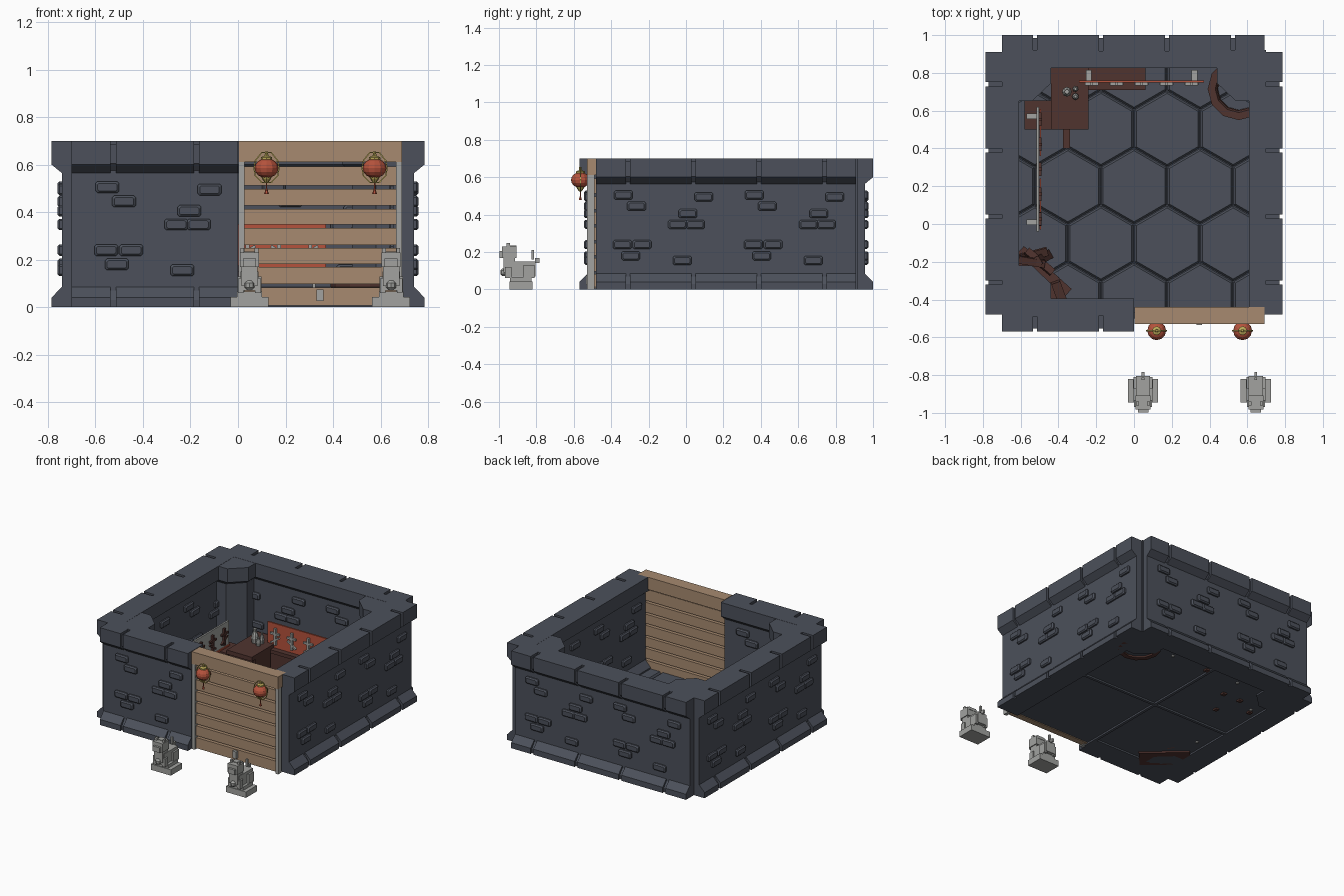
import bpy, bmesh, math
from mathutils import Vector, Matrix

if "Cube" in bpy.data.objects:
    bpy.data.objects.remove(bpy.data.objects["Cube"])


def material(name, rgb):
    m = bpy.data.materials.new(name)
    m.diffuse_color = (*rgb, 1)
    m.use_nodes = True
    m.node_tree.nodes["Principled BSDF"].inputs["Base Color"].default_value = m.diffuse_color
    return m


SLATE = material("slate", (0.072, 0.081, 0.104))
WOOD = material("light wood", (0.385, 0.255, 0.16))
GREY = material("pale stone", (0.36, 0.365, 0.35))
MAROON = material("dark red wood", (0.08, 0.034, 0.028))
RED = material("lantern red", (0.46, 0.085, 0.045))
GOLD = material("gold", (0.5, 0.4, 0.1))


def finish(name, bm, mat):
    bmesh.ops.recalc_face_normals(bm, faces=bm.faces)
    me = bpy.data.meshes.new(name)
    bm.to_mesh(me)
    bm.free()
    me.materials.append(mat)
    ob = bpy.data.objects.new(name, me)
    bpy.context.collection.objects.link(ob)
    return ob


def add_prism(bm, bottom, top):
    """Closed solid between two matching loops of points."""
    a = [bm.verts.new(p) for p in bottom]
    b = [bm.verts.new(p) for p in top]
    bm.faces.new(a[::-1])
    bm.faces.new(b)
    n = len(a)
    for i in range(n):
        bm.faces.new((a[i], a[(i + 1) % n], b[(i + 1) % n], b[i]))


def add_box(bm, center, size, rot=None):
    m = Matrix.Translation(center) @ (rot or Matrix()) @ Matrix.Diagonal((*size, 1))
    bmesh.ops.create_cube(bm, size=1, matrix=m)


def boxes(name, mat, ranges):
    """One object out of boxes given as x0,x1,y0,y1,z0,z1."""
    bm = bmesh.new()
    for x0, x1, y0, y1, z0, z1 in ranges:
        add_box(bm, ((x0 + x1) / 2, (y0 + y1) / 2, (z0 + z1) / 2), (x1 - x0, y1 - y0, z1 - z0))
    return finish(name, bm, mat)


def lathe(name, mat, profile, center, n, closed=False):
    bm = bmesh.new()
    rings = []
    for r, z in profile:
        rings.append([bm.verts.new((center[0] + r * math.cos(2 * math.pi * i / n),
                                    center[1] + r * math.sin(2 * math.pi * i / n),
                                    center[2] + z)) for i in range(n)])
    pairs = list(zip(rings, rings[1:])) + ([(rings[-1], rings[0])] if closed else [])
    for a, b in pairs:
        for i in range(n):
            bm.faces.new((a[i], a[(i + 1) % n], b[(i + 1) % n], b[i]))
    if not closed:
        bm.faces.new(rings[0][::-1])
        bm.faces.new(rings[-1])
    return finish(name, bm, mat)


# ---- stone walls: profile as (depth from outer edge, height)
T, F = 0.175, 0.043
FULL = [(0, 0), (0, .04), (F, .085), (F, .565), (0, .60), (0, .70),
        (T, .70), (T, .60), (T - F, .565), (T - F, .085), (T, .04), (T, 0)]
GROOVE = [(.016, 0), (.016, .03), (F, .07), (F, .575), (.016, .605), (.016, .685), (.085, .685), (.085, .70)] + FULL[6:]
BRICKS = [(-.20, .505), (-.13, .445), (.23, .495), (.145, .405), (.09, .348),
          (.185, .348), (-.205, .24), (-.10, .24), (-.16, .18), (.115, .155)]


def wall(name, out, dist, s0, s1, modules):
    out = Vector(out)
    along = Vector((-out.y, out.x, 0))
    P = lambda d, s, z: along * s + out * (dist - d) + Vector((0, 0, z))
    bm = bmesh.new()
    cuts = sorted(c + o for c in modules for o in (-.175, .175))
    g, prev = .011, s0
    for c in cuts + [None]:
        end = s1 if c is None else c - g
        add_prism(bm, [P(d, prev, z) for d, z in FULL], [P(d, end, z) for d, z in FULL])
        if c is not None:
            add_prism(bm, [P(d, c - g, z) for d, z in GROOVE], [P(d, c + g, z) for d, z in GROOVE])
            prev = c + g
    finish(name, bm, SLATE)
    # raised bricks on both faces
    bm = bmesh.new()

    def brick(s, z, base, tip):
        def loop(d, w, h, c):
            pts = [(-w, -h + c), (-w + c, -h), (w - c, -h), (w, -h + c),
                   (w, h - c), (w - c, h), (-w + c, h), (-w, h - c)]
            return [P(d, s + u, z + v) for u, v in pts]
        mid = base + (tip - base) * .6
        add_prism(bm, loop(base, .05, .024, .008), loop(mid, .05, .024, .008))
        add_prism(bm, loop(mid, .05, .024, .008), loop(tip, .041, .016, .006))
    for m in modules:
        for s, z in BRICKS:
            brick(m + s, z, F + .002, F - .018)
            brick(m - s, z, T - F - .002, T - F + .018)
    finish(name + "_bricks", bm, SLATE)


wall("front_wall", (0, -1, 0), .57, -.70, 0, [-.35])
wall("back_wall", (0, 1, 0), 1.0, -.69, .70, [-.35, .35])
wall("right_wall", (1, 0, 0), .785, -.48, .91, [-.135, .565])
wall("left_wall", (-1, 0, 0), .785, -.91, .48, [-.565, .135])

# ---- inner corner pillars
for name, sx, y0, sy in (("back_left", -1, .83, 1), ("back_right", 1, .83, 1), ("front_left", -1, -.40, -1)):
    bm = bmesh.new()

    def plan(i, z):
        pts = [(.70, 0 - .09), (.70, .18 - i), (.54 + i, .18 - i), (.44 + i, .085 - i), (.44 + i, -.09)]
        return [(sx * x, y0 - sy * d, z) for x, d in pts]
    for i0, z0, i1, z1 in ((0, 0, 0, .04), (0, .04, .04, .085), (.04, .085, .04, .565),
                           (.04, .565, 0, .60), (0, .60, 0, .699)):
        add_prism(bm, plan(i0, z0), plan(i1, z1))
    finish(name + "_pillar", bm, SLATE)

# ---- floor: hexagonal slabs clipped to the room
boxes("floor_base", SLATE, [(-.68, .68, -.50, .90, .012, .016),
                            (-.01, .01, -.50, .90, 0, .012), (-.68, .68, .205, .225, 0, .012)])
bm = bmesh.new()
R = .35 / math.sqrt(3)
for row in range(-2, 5):
    for col in range(-3, 4):
        cx, cy = col * .35 + (row % 2) * .175, row * R * 1.5 + .2
        hexa = lambda r, z: [(cx + r * math.sin(k * math.pi / 3), cy + r * math.cos(k * math.pi / 3), z) for k in range(6)]
        add_prism(bm, hexa(R - .003, .016), hexa(R - .014, .03))
for co, no in (((.66, 0, 0), (1, 0, 0)), ((-.66, 0, 0), (-1, 0, 0)), ((0, .88, 0), (0, 1, 0)), ((0, -.47, 0), (0, -1, 0))):
    bmesh.ops.bisect_plane(bm, geom=bm.verts[:] + bm.edges[:] + bm.faces[:], plane_co=co, plane_no=no, clear_outer=True)
finish("floor_slabs", bm, SLATE)

# ---- plank gate
gaps = [0, .09, .175, .255, .34, .42, .505, .60]
boxes("gate_planks", WOOD, [(.012, .678, -.515, -.47, a + .007, b - .007) for a, b in zip(gaps, gaps[1:])])
boxes("gate_top_beam", WOOD, [(.003, .69, -.53, -.44, .612, .70)])
boxes("gate_posts", GREY, [(.003, .027, -.528, -.49, 0, .612), (.666, .69, -.528, -.49, 0, .612)])
boxes("gate_latch", GREY, [(.33, .36, -.535, -.51, .025, .075)])

# ---- lanterns
for side, x in (("left", .12), ("right", .575)):
    c = (x, -.565, .585)
    body = [(.05 * math.cos(a), .042 * math.sin(a)) for a in [math.radians(t) for t in (-68, -45, -22, 0, 22, 45, 68)]]
    lathe(side + "_lantern", RED, body, c, 12)
    lathe(side + "_lantern_cap", GOLD, [(.024, .036), (.024, .046), (.008, .052), (.006, .07)], c, 8)
    lathe(side + "_lantern_foot", GOLD, [(.006, -.062), (.018, -.046), (.022, -.036)], c, 8)
    lathe(side + "_lantern_tassel", RED, [(.010, -.108), (.003, -.085), (.003, -.06)], c, 6)
    # flat gold frame around the lantern
    bm = bmesh.new()
    ring = [(.053, 0), (.047, .032), (.02, .066), (-.02, .066), (-.047, .032), (-.053, 0),
            (-.047, -.032), (-.02, -.06), (.02, -.06), (.047, -.032)]
    for (x0, z0), (x1, z1) in zip(ring, ring[1:] + ring[:1]):
        rot = Matrix.Rotation(-math.atan2(z1 - z0, x1 - x0), 4, 'Y')
        add_box(bm, (x + (x0 + x1) / 2, -.565, .585 + (z0 + z1) / 2),
                (math.hypot(x1 - x0, z1 - z0) + .004, .006, .005), rot)
    finish(side + "_lantern_frame", bm, GOLD)

# ---- stone guardian beasts
for side, x in (("left", .048), ("right", .645)):
    boxes(side + "_guardian_base", GREY, [(x - .08, x + .08, -.945, -.82, 0, .042), (x - .052, x + .052, -.94, -.825, .042, .066)])
    bm = bmesh.new()
    for cx, cy, cz, sx, sy, sz in (
            (0, -.885, .11, .075, .16, .08), (0, -.945, .135, .068, .06, .09),   # trunk, chest
            (0, -.945, .20, .08, .075, .062), (0, -.978, .187, .055, .04, .036),  # head, muzzle
            (0, -.925, .225, .06, .04, .02),                                      # mane
            (0, -.82, .185, .014, .014, .05), (0, -.795, .155, .014, .025, .025)):  # tail
        add_box(bm, (x + cx, cy, cz), (sx, sy, sz))
    for s in (-1, 1):
        add_box(bm, (x + s * .03, -.95, .238), (.016, .02, .022))   # ear
        add_box(bm, (x + s * .036, -.95, .09), (.024, .035, .06))   # front leg
        add_box(bm, (x + s * .038, -.84, .095), (.024, .06, .07))   # haunch
    finish(side + "_guardian", bm, GREY)
    lathe(side + "_guardian_ball", GREY, [(.008, -.021), (.021, -.009), (.021, .009), (.008, .021)], (x, -.972, .092), 8)

# ---- dark wood counter in the back left corner
boxes("counter_tops", MAROON, [(-.29, .06, .71, .85, .15, .175), (-.44, -.24, .50, .85, .17, .20),
                               (-.58, -.44, .50, .655, .15, .175), (-.375, -.34, .40, .53, .10, .13)])
boxes("counter_boards", MAROON, [(-.43, -.25, .52, .54, .02, .17), (-.27, .04, .73, .75, .02, .15), (-.26, -.24, .54, .71, .02, .17),
                                 (-.37, -.345, .41, .44, 0, .10), (-.57, -.54, .52, .55, 0, .15), (-.42, -.39, .60, .63, 0, .17),
                                 (-.28, -.25, .60, .63, 0, .17), (.01, .04, .77, .80, 0, .15)])
for i, (jx, jy, r, h) in enumerate(((-.355, .70, .026, .10), (-.31, .715, .016, .08), (-.31, .675, .018, .06))):
    lathe("jug_%d" % i, GREY, [(r * .8, 0), (r, h * .35), (r * .8, h * .6), (r * .4, h * .8), (r * .5, h)], (jx, jy, .20), 8)

# ---- ring-shaped tub in the back right corner
lathe("corner_tub", MAROON, [(.145, 0), (.15, .07), (.165, .085), (.165, .12), (.125, .12), (.115, .10), (.11, 0)],
      (.555, .715, 0), 12, closed=True)

# ---- display racks on the back and left walls


def rack(name, M, panel_mat, item_mat, lo, hi):
    def part(pname, mat, items):
        bm = bmesh.new()
        for c, s, a in items:
            add_box(bm, c, s, Matrix.Rotation(a, 4, 'Y'))
        bm.transform(M)
        finish(name + pname, bm, mat)
    mid, n = (lo + hi) / 2, 5
    part("_panel", panel_mat, [((mid, 0, .26), (hi - lo, .012, .18), 0)])
    part("_feet", GREY, [((x, .03, .15), (.014, .014, .30), 0) for x in (lo + .05, hi - .05)]
         + [((x, .03, .30), (.03, .06, .01), 0) for x in (lo + .05, hi - .05)])
    items = []
    for i in range(n):
        x = lo + (hi - lo) * (i + .5) / n
        items += [((x, -.014, .26), (.016, .016, .12), 0), ((x, -.014, .28), (.07, .014, .014), 0),
                  ((x, -.014, .235), (.08, .012, .012), .6 if i % 2 else -.6)]
    part("_tools", item_mat, items)


rack("back_rack", Matrix.Translation((0, .755, 0)), RED, GREY, -.29, .37)
rack("left_rack", Matrix.Translation((-.51, 0, 0)) @ Matrix.Rotation(math.pi / 2, 4, 'Z'), GREY, MAROON, -.04, .62)
boxes("left_rack_trim", RED, [(-.50, -.492, -.03, .24, .17, .185), (-.50, -.492, .36, .61, .17, .185)])

# ---- crate and loose planks in the front left corner
bm = bmesh.new()
turn = Matrix.Rotation(math.radians(-42), 4, 'Z')
add_box(bm, (-.51, -.29, .06), (.34, .16, .12), turn)
for px, py, pz, sx, sy, sz, az, ax in ((-.535, -.165, .15, .16, .045, .02, 15, 20), (-.50, -.20, .17, .18, .04, .02, -40, -25),
                                       (-.54, -.20, .19, .14, .04, .02, -10, 15), (-.48, -.18, .11, .05, .035, .20, -60, 20),
                                       (-.40, -.35, .09, .05, .11, .16, 20, 10)):
    add_box(bm, (px, py, pz), (sx, sy, sz), Matrix.Rotation(math.radians(az), 4, 'Z') @ Matrix.Rotation(math.radians(ax), 4, 'X'))
finish("crate_and_planks", bm, MAROON)
